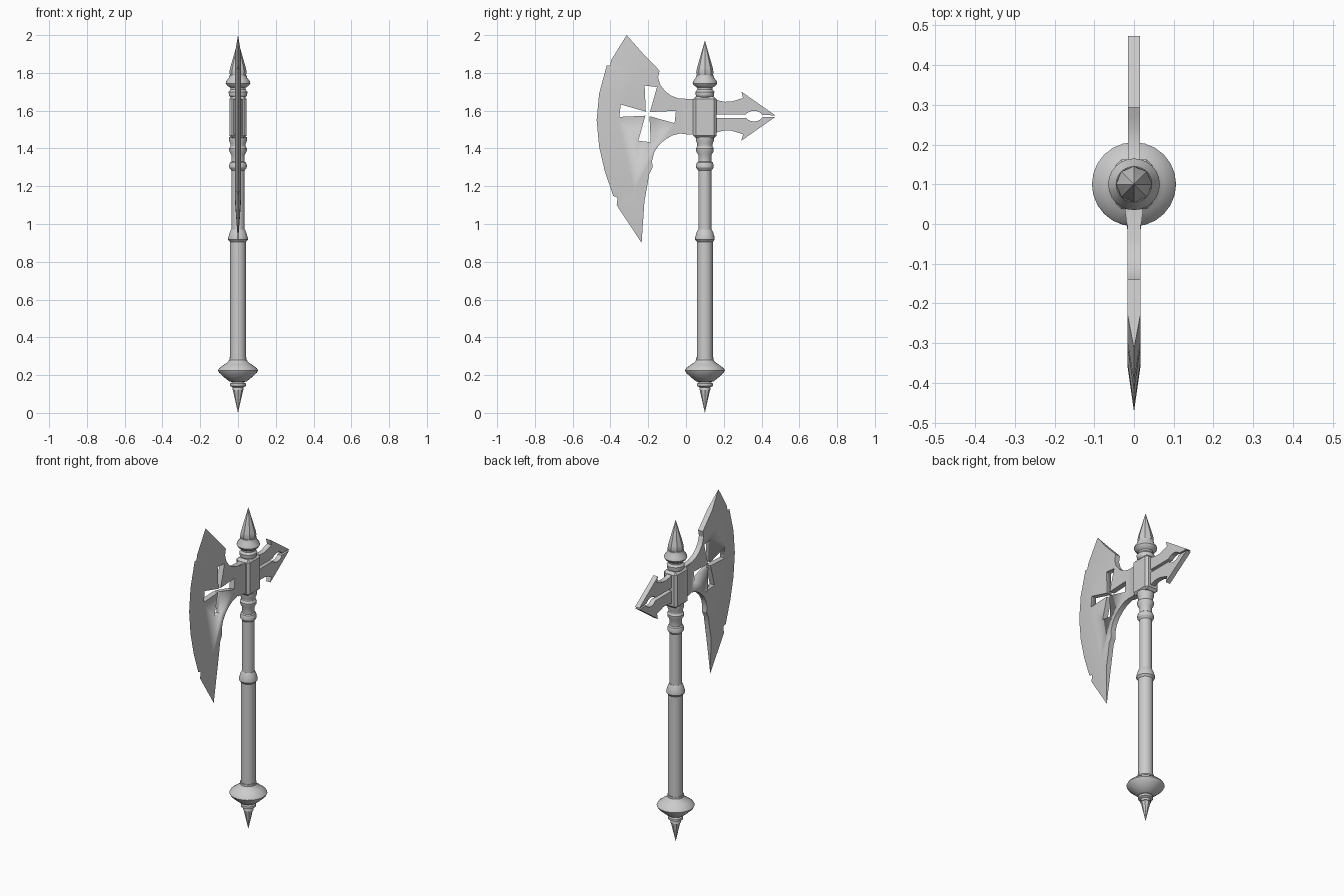
import bpy, bmesh, math

if "Cube" in bpy.data.objects:
    bpy.data.objects.remove(bpy.data.objects["Cube"])

AXIS_Y = 0.1      # shaft centre line
MID_Z = 1.571     # centre height of the rear spike


def finish(name, bm, angle=30):
    bmesh.ops.recalc_face_normals(bm, faces=bm.faces)
    me = bpy.data.meshes.new(name)
    bm.to_mesh(me)
    bm.free()
    ob = bpy.data.objects.new(name, me)
    bpy.context.collection.objects.link(ob)
    bpy.ops.object.select_all(action='DESELECT')
    ob.select_set(True)
    bpy.context.view_layer.objects.active = ob
    bpy.ops.object.shade_smooth_by_angle(angle=math.radians(angle))
    return ob


def lathe(name, profile, sides):
    """Revolve (radius, z) points about the shaft axis."""
    bm = bmesh.new()
    rings = []
    for r, z in profile:
        n = sides if r > 0 else 1
        rings.append([bm.verts.new((r * math.sin(2 * math.pi * i / n),
                                    AXIS_Y + r * math.cos(2 * math.pi * i / n), z)) for i in range(n)])
    for a, b in zip(rings, rings[1:]):
        for i in range(sides):
            j = (i + 1) % sides
            quad = [a[i % len(a)], a[j % len(a)], b[j % len(b)], b[i % len(b)]]
            bm.faces.new(list(dict.fromkeys(quad)))
    for ring in (rings[0], rings[-1]):
        if len(ring) > 1:
            bm.faces.new(ring)
    return finish(name, bm)


def plate(name, outline, half):
    """Extrude a (y, z) outline to x = +-half."""
    bm = bmesh.new()
    a, b = ([bm.verts.new((s * half, y, z)) for y, z in outline] for s in (-1, 1))
    bm.faces.new(a)
    bm.faces.new(b)
    for i in range(len(a)):
        j = (i + 1) % len(a)
        bm.faces.new((a[i], a[j], b[j], b[i]))
    return finish(name, bm)


# Handle: disc pommel, thick grip, collar, thin upper shaft and rings
lathe("pommel", [(.03, .12), (.028, .135), (.042, .142), (.042, .155), (.03, .163), (.047, .167),
                 (.075, .19), (.1, .213), (.106, .225), (.1, .236), (.075, .255), (.055, .268),
                 (.046, .28), (.046, .292), (.03, .292)], 24)
lathe("grip", [(.042, .285), (.042, .905), (.052, .917), (.052, .927), (.044, .955), (.036, .972)], 24)
lathe("upper_shaft", [(.035, .96), (.035, 1.283), (.046, 1.298), (.047, 1.31), (.042, 1.325), (.035, 1.33),
                      (.035, 1.365), (.046, 1.385), (.047, 1.4), (.041, 1.41), (.041, 1.425),
                      (.047, 1.44), (.047, 1.46)], 24)
lathe("top_rings", [(.04, 1.67), (.048, 1.68), (.05, 1.7), (.04, 1.712), (.041, 1.722), (.058, 1.733),
                    (.065, 1.745), (.062, 1.757), (.048, 1.775), (.045, 1.79)], 24)
lathe("top_spike", [(.038, 1.78), (.046, 1.8), (.042, 1.825), (.022, 1.895), (0, 1.972)], 8)
lathe("bottom_spike", [(0, 0), (.026, .115), (.028, .125)], 8)

# Square socket with chamfered edges
bm = bmesh.new()
bmesh.ops.create_cube(bm, size=1)
for v in bm.verts:
    v.co = (v.co.x * .092, AXIS_Y + v.co.y * .124, 1.565 + v.co.z * .22)
bmesh.ops.bevel(bm, geom=list(bm.edges), offset=.014, segments=1, affect='EDGES')
finish("socket", bm, 20)

# Blade: flat core, bevelled to a sharp nicked edge
edge = [(-.235, .9), (-.367, 1.1), (-.362, 1.14), (-.385, 1.148), (-.43, 1.28), (-.46, 1.41), (-.473, 1.55),
        (-.46, 1.69), (-.42, 1.838), (-.402, 1.838), (-.395, 1.87), (-.314, 2.0)]
inner = [(-.22, 1.12), (-.27, 1.16), (-.275, 1.18), (-.285, 1.2), (-.325, 1.31), (-.35, 1.42), (-.36, 1.55),
         (-.35, 1.67), (-.315, 1.79), (-.305, 1.8), (-.3, 1.82), (-.23, 1.905)]
back = [(-.14, 1.812), (-.148, 1.775), (-.135, 1.735), (-.11, 1.703), (-.08, 1.68), (-.04, 1.665), (.05, 1.66),
        (.05, 1.473), (-.03, 1.48), (-.075, 1.468), (-.113, 1.445), (-.145, 1.415), (-.168, 1.38),
        (-.18, 1.335), (-.177, 1.3), (-.195, 1.265), (-.203, 1.215)]
bm = bmesh.new()
rim = [bm.verts.new((0, y, z)) for y, z in edge]
cores = []
for s in (-1, 1):
    core = [bm.verts.new((s * .016, y, z)) for y, z in inner + back]
    bm.faces.new(core)
    for i in range(len(rim) - 1):
        bm.faces.new((rim[i], rim[i + 1], core[i + 1], core[i]))
    cores.append(core)
a, b = cores
for i in range(len(inner) - 1, len(a)):
    j = (i + 1) % len(a)
    bm.faces.new((a[i], a[j], b[j], b[i]))
bm.faces.new((a[0], b[0], rim[0]))
last = len(inner) - 1
bm.faces.new((a[last], b[last], rim[-1]))
blade = finish("blade", bm)

# Tilted flared cross cut through the blade
cross = []
for k in range(4):
    t = math.radians(-6.5 + 90 * k)
    for u, w in ((.011, .011), (.033, .147), (-.033, .147)):
        cross.append((-.203 + u * math.cos(t) - w * math.sin(t), 1.583 + u * math.sin(t) + w * math.cos(t)))
cutter = plate("cross_cutter", cross, .1)
cutter.hide_render = True
mod = blade.modifiers.new("cross", 'BOOLEAN')
mod.operation, mod.object, mod.solver = 'DIFFERENCE', cutter, 'EXACT'
bpy.context.view_layer.objects.active = blade
bpy.ops.object.modifier_apply(modifier=mod.name)
bpy.data.objects.remove(cutter)

# Flared root where the blade meets the socket
bm = bmesh.new()
bmesh.ops.create_cube(bm, size=1)
for v in bm.verts:
    near = v.co.y > 0
    v.co = (math.copysign(.025 if near else .016, v.co.x), .05 if near else -.02,
            1.567 + v.co.z * (.188 if near else .182))
finish("blade_root", bm)

# Rear spike: two mirrored barbed prongs with a slit and an eye between them
prong = [(.155, .09), (.175, .082), (.205, .076), (.24, .077), (.27, .086), (.302, .096), (.293, .13), (.473, .004),
         (.402, .006)]
prong += [(.36 + .044 * math.cos(t), .028 * math.sin(t)) for t in [math.pi * i / 8 for i in range(1, 8)]]
prong += [(.315, .009), (.155, .009)]
for name, s in (("rear_spike_upper", 1), ("rear_spike_lower", -1)):
    plate(name, [(y, MID_Z + s * d) for y, d in prong], .015)
